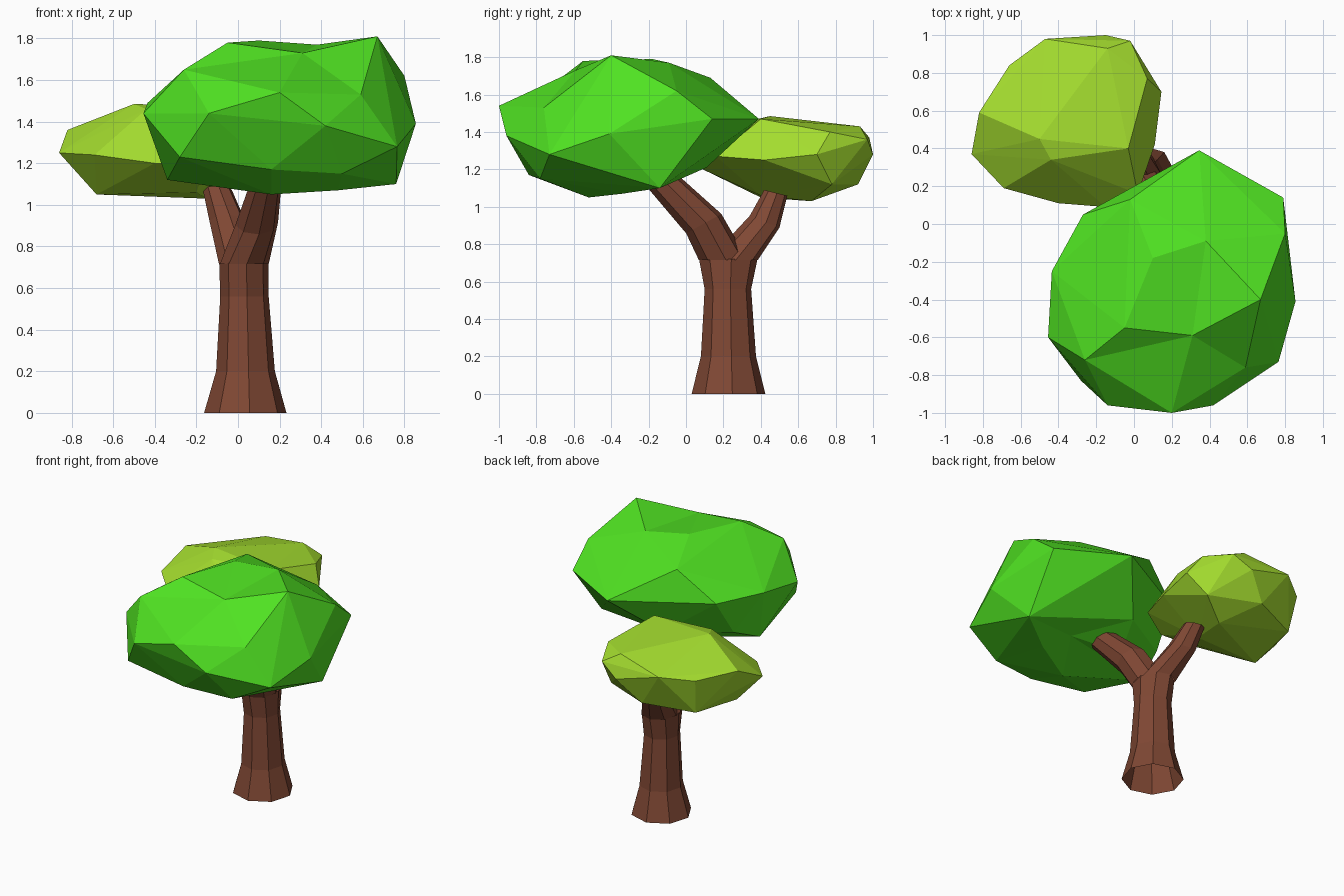
import bpy, bmesh
from math import sin, cos, pi, radians


def material(name, rgb):
    m = bpy.data.materials.new(name)
    m.diffuse_color = (*rgb, 1)
    return m


def finish(name, bm, mat):
    bmesh.ops.recalc_face_normals(bm, faces=bm.faces)
    me = bpy.data.meshes.new(name)
    bm.to_mesh(me)
    bm.free()
    me.materials.append(mat)
    ob = bpy.data.objects.new(name, me)
    bpy.context.collection.objects.link(ob)
    return ob


def limb(name, rings, mat, cap=False, sides=8):
    """Loft through rings of (x, y, z, half width x, half width y, tilt in degrees)."""
    bm = bmesh.new()
    loops = []
    for x, y, z, rx, ry, tilt in rings:
        t = radians(tilt)
        loop = []
        for i in range(sides):
            a = 2 * pi * i / sides + radians(6)
            u = ry * sin(a)
            loop.append(bm.verts.new((x + rx * cos(a), y + u * cos(t), z + u * sin(t))))
        loops.append(loop)
    for lo, hi in zip(loops, loops[1:]):
        for i in range(sides):
            j = (i + 1) % sides
            bm.faces.new((lo[i], lo[j], hi[j], hi[i]))
    if cap:
        bm.faces.new(loops[-1])
    return finish(name, bm, mat)


def canopy(name, corners, mat, dents=()):
    """Faceted leaf mass: hull of its main corners; dents (x, y, z, lift) are sunk by lift."""
    bm = bmesh.new()
    for p in corners:
        bm.verts.new(p)
    sunk = [(bm.verts.new((x, y, z + lift)), lift) for x, y, z, lift in dents]
    bmesh.ops.convex_hull(bm, input=bm.verts)
    for v, lift in sunk:
        v.co.z -= lift
    loose = [v for v in bm.verts if not v.link_faces]
    bmesh.ops.delete(bm, geom=loose, context='VERTS')
    return finish(name, bm, mat)


bark = material("bark", (0.215, 0.064, 0.034))
green = material("green_leaves", (0.08, 0.76, 0.016))
lime = material("lime_leaves", (0.37, 0.72, 0.028))

# Trunk with flared, open foot
limb("trunk", [
    (0.035, 0.227, 0.00, 0.199, 0.198, 0),
    (0.036, 0.227, 0.20, 0.142, 0.148, 0),
    (0.031, 0.224, 0.56, 0.117, 0.125, 0),
    (0.028, 0.226, 0.72, 0.119, 0.157, 0)], bark)

# Two forking branches growing from the top of the trunk
limb("front_branch", [
    (0.030, 0.200, 0.715, 0.118, 0.132, 0),
    (0.090, 0.095, 0.91, 0.103, 0.108, 29),
    (0.150, -0.17, 1.18, 0.067, 0.078, 40)], bark, cap=True)
limb("back_branch", [
    (0.026, 0.252, 0.715, 0.118, 0.132, 0),
    (-0.050, 0.420, 0.92, 0.088, 0.086, -22),
    (-0.100, 0.48, 1.075, 0.070, 0.064, -14)], bark, cap=True)

# Large front leaf mass: crown, rim, underside
canopy("front_canopy", [
    (0.67, -0.40, 1.81), (-0.05, -0.55, 1.78),
    (0.10, -0.18, 1.79), (-0.02, 0.13, 1.69),
    (-0.26, -0.72, 1.65), (0.80, -0.05, 1.62),
    (0.345, 0.39, 1.47), (0.79, 0.14, 1.47), (0.855, -0.41, 1.39),
    (0.59, -0.76, 1.53), (0.765, -0.73, 1.28), (0.42, -0.96, 1.38),
    (0.20, -1.00, 1.54), (-0.14, -0.96, 1.44), (-0.455, -0.60, 1.44),
    (-0.435, -0.25, 1.49), (-0.27, 0.05, 1.48),
    (-0.28, -0.83, 1.23), (-0.34, -0.34, 1.12), (0.16, -0.84, 1.17),
    (0.50, -0.78, 1.15), (0.16, -0.52, 1.05), (0.48, -0.34, 1.07),
    (0.76, -0.14, 1.10), (0.00, -0.13, 1.11), (-0.29, -0.12, 1.22),
    (0.10, 0.11, 1.21)], green,
    dents=[(0.31, -0.59, 1.73, 0.12), (0.38, -0.09, 1.77, 0.05),
           (0.36, -0.20, 1.13, -0.10)])

# Smaller back leaf mass: crown, rim, underside
canopy("back_canopy", [
    (-0.50, 0.45, 1.485), (-0.44, 0.34, 1.46), (-0.03, 0.40, 1.47),
    (-0.14, 0.93, 1.43), (0.07, 0.77, 1.40), (-0.82, 0.59, 1.36),
    (-0.66, 0.84, 1.34), (-0.47, 0.98, 1.37), (-0.02, 0.97, 1.36),
    (-0.15, 1.00, 1.28), (0.145, 0.70, 1.28), (0.11, 0.42, 1.25),
    (0.02, 0.16, 1.27), (-0.86, 0.37, 1.25), (-0.69, 0.19, 1.24),
    (-0.40, 0.11, 1.20), (-0.15, 0.09, 1.20),
    (-0.68, 0.40, 1.05), (-0.20, 0.40, 1.06), (-0.15, 0.67, 1.03),
    (-0.30, 0.92, 1.12), (-0.63, 0.79, 1.09), (0.04, 0.78, 1.12)], lime)
